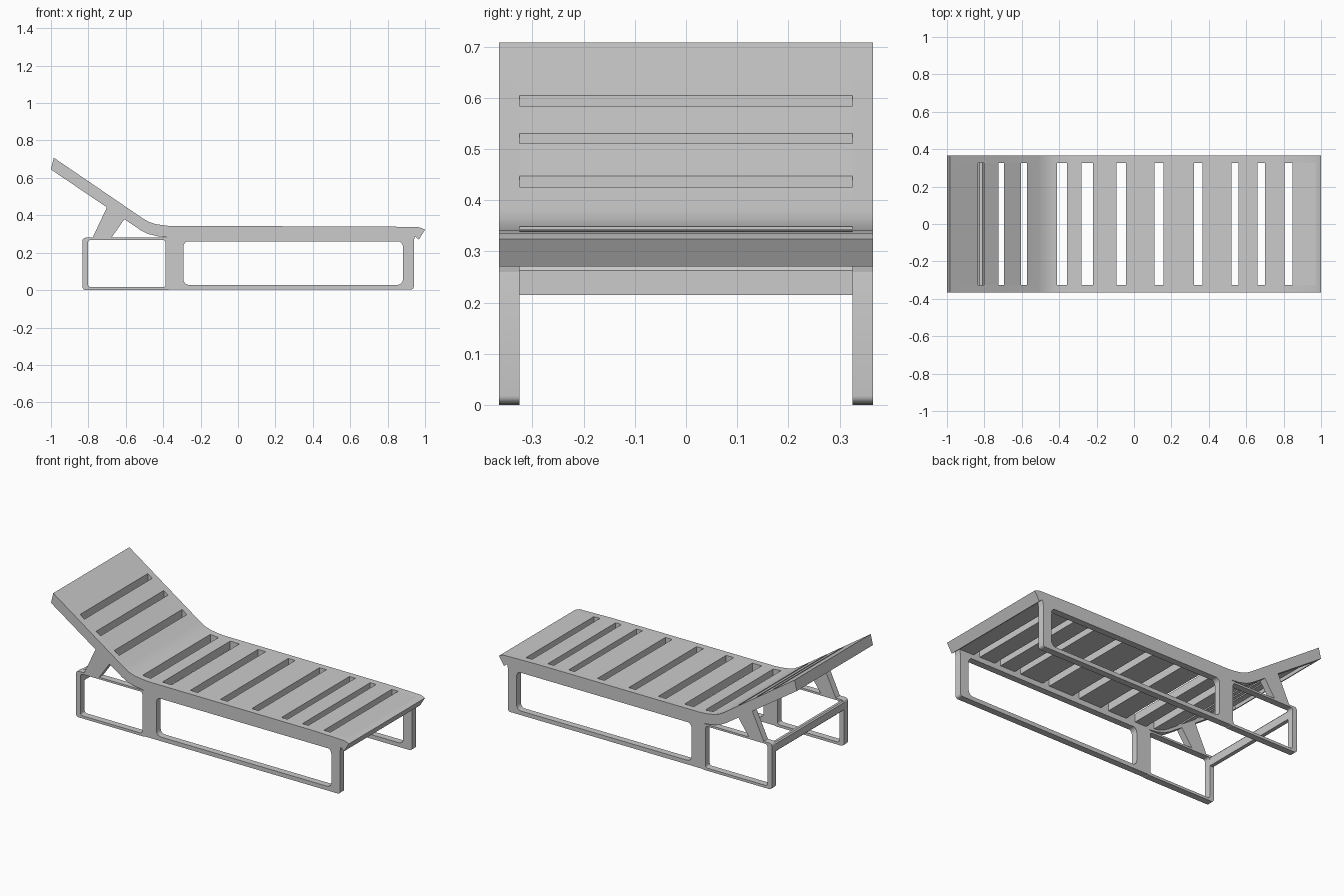
import bpy, bmesh, math

if "Cube" in bpy.data.objects:
    bpy.data.objects.remove(bpy.data.objects["Cube"])

W, INNER = 0.365, 0.325      # half width, inner face of side frames
SLAT_T = 0.05                # slat thickness, measured vertically


def finish(name, bm):
    bmesh.ops.recalc_face_normals(bm, faces=bm.faces)
    me = bpy.data.meshes.new(name)
    bm.to_mesh(me)
    bm.free()
    ob = bpy.data.objects.new(name, me)
    bpy.context.collection.objects.link(ob)
    bpy.ops.object.select_all(action='DESELECT')
    ob.select_set(True)
    bpy.context.view_layer.objects.active = ob
    bpy.ops.object.shade_smooth_by_angle(angle=math.radians(30))
    return ob


def extrude(name, pts, y0, y1):
    """Solid from an x-z outline, extruded along y."""
    bm = bmesh.new()
    a = [bm.verts.new((x, y0, z)) for x, z in pts]
    b = [bm.verts.new((x, y1, z)) for x, z in pts]
    bm.faces.new(a)
    bm.faces.new(b[::-1])
    n = len(pts)
    for i in range(n):
        j = (i + 1) % n
        bm.faces.new((a[i], b[i], b[j], a[j]))
    return finish(name, bm)


def rounded(x0, x1, z0, z1, r, seg=5):
    pts = []
    for cx, cz, start in ((x1 - r, z1 - r, 0), (x0 + r, z1 - r, 90),
                          (x0 + r, z0 + r, 180), (x1 - r, z0 + r, 270)):
        for k in range(seg + 1):
            t = math.radians(start + 90 * k / seg)
            pts.append((cx + r * math.cos(t), cz + r * math.sin(t)))
    return pts


def ring(name, outer, inner, y0, y1):
    """Flat frame with a rounded window."""
    bm = bmesh.new()
    loops = [[bm.verts.new((x, y, z)) for x, z in pts]
             for pts, y in ((outer, y0), (outer, y1), (inner, y1), (inner, y0))]
    n = len(outer)
    for k in range(4):
        p, q = loops[k], loops[(k + 1) % 4]
        for i in range(n):
            j = (i + 1) % n
            bm.faces.new((p[i], p[j], q[j], q[i]))
    return finish(name, bm)


# lying surface, from head to foot
TOP = [(-0.985, 0.708), (-0.51, 0.384), (-0.475, 0.364), (-0.44, 0.353),
       (-0.39, 0.345), (-0.34, 0.342), (0.75, 0.341), (0.97, 0.336), (1.0, 0.324)]
# underside of the side rails, from foot to head
BOTTOM = [(0.967, 0.27), (0.945, 0.288), (0.94, 0.26), (-0.33, 0.26), (-0.36, 0.28),
          (-0.43, 0.288), (-0.48, 0.3), (-0.52, 0.32), (-1.0, 0.645)]


def top_point(x):
    for (xa, za), (xb, zb) in zip(TOP, TOP[1:]):
        if x <= xb:
            return (x, za + (zb - za) * (x - xa) / (xb - xa))


# side rails, leg frames and back struts
for side, s in (("left", 1), ("right", -1)):
    y0, y1 = sorted((s * INNER, s * W))
    extrude(side + "_rail", TOP + BOTTOM, y0, y1)
    ring(side + "_front_leg_frame", rounded(-0.385, 0.94, 0.003, 0.285, 0.015),
         rounded(-0.292, 0.882, 0.028, 0.262, 0.03), y0, y1)
    ring(side + "_rear_leg_frame", rounded(-0.832, -0.36, 0.0, 0.28, 0.018),
         rounded(-0.802, -0.387, 0.016, 0.268, 0.014), y0, y1)
    extrude(side + "_back_strut", [(-0.78, 0.275), (-0.68, 0.275),
            (-0.6, 0.39), (-0.695, 0.455)], y0, y1)

# slats between the vertically cut slots
SLOTS = [(-0.833, -0.803), (-0.725, -0.696), (-0.603, -0.571), (-0.412, -0.358),
         (-0.28, -0.218), (-0.093, -0.042), (0.11, 0.157), (0.32, 0.366),
         (0.52, 0.56), (0.66, 0.7), (0.805, 0.847)]
starts = [-0.985] + [b for a, b in SLOTS]
ends = [a for a, b in SLOTS] + [0.97]
for i, (a, b) in enumerate(zip(starts, ends)):
    line = [top_point(a)] + [p for p in TOP if a < p[0] < b] + [top_point(b)]
    extrude(f"slat_{i + 1}", line + [(x, z - SLAT_T) for x, z in reversed(line)],
            -INNER, INNER)

# full-depth boards closing the head and foot ends
extrude("head_edge", [(-0.985, 0.708), (-0.968, 0.696), (-0.983, 0.634), (-1.0, 0.645)],
        -INNER, INNER)
extrude("foot_edge", [(0.95, 0.336), (0.97, 0.336), (1.0, 0.324), (0.967, 0.27),
                      (0.945, 0.288)], -INNER, INNER)

# bar joining the rear legs
extrude("rear_crossbar", [(-0.832, 0.222), (-0.825, 0.215), (-0.802, 0.215), (-0.802, 0.263),
                          (-0.81, 0.272), (-0.825, 0.272), (-0.832, 0.265)], -INNER, INNER)
